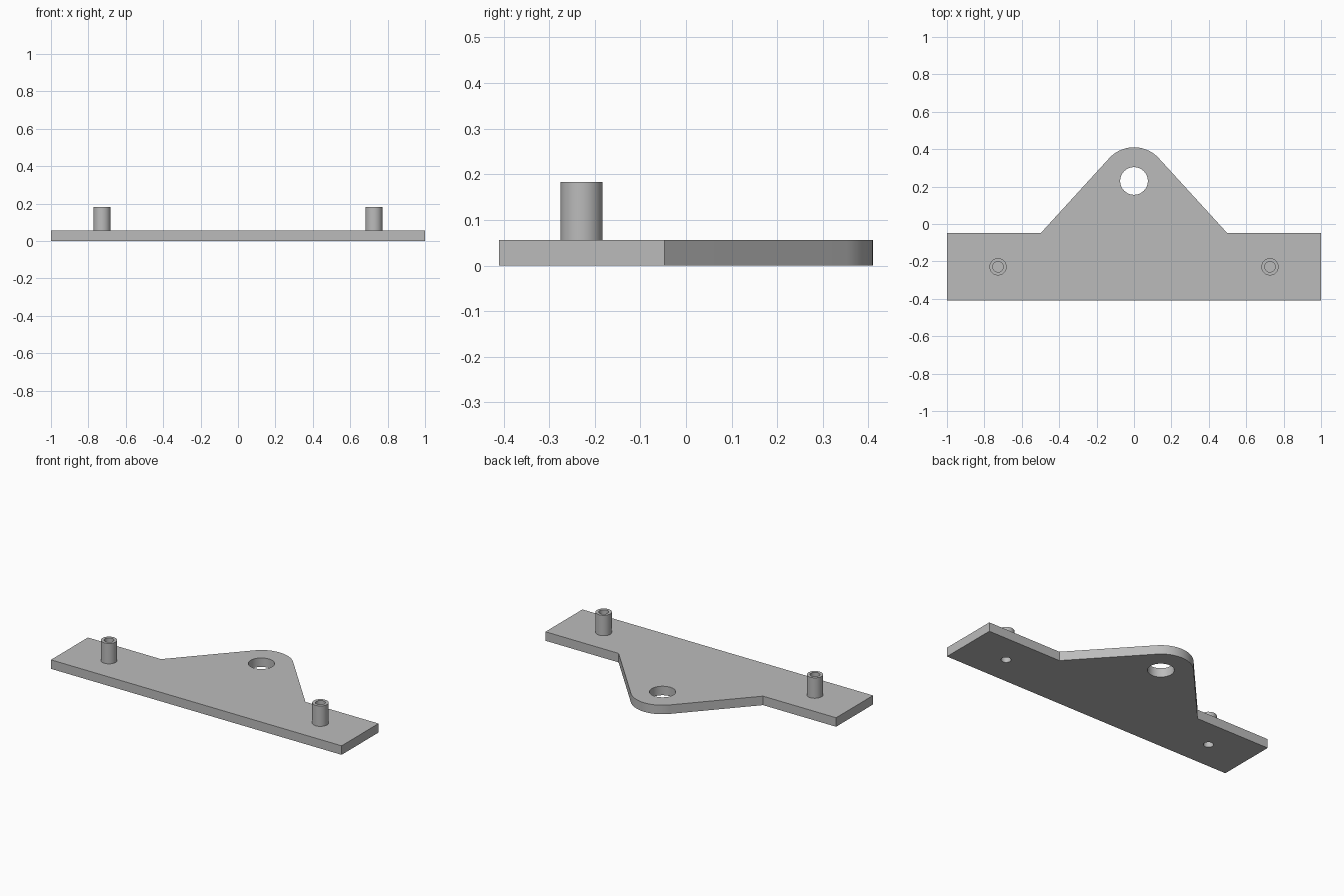
import bpy, bmesh
from math import sin, cos, acos, atan2, hypot, tau, radians

cube = bpy.data.objects.get("Cube")
if cube:
    bpy.data.objects.remove(cube, do_unlink=True)

grey = bpy.data.materials.new("plain grey")
grey.use_nodes = True
COLOUR = (0.5, 0.5, 0.5, 1)
grey.diffuse_color = COLOUR
grey.node_tree.nodes["Principled BSDF"].inputs["Base Color"].default_value = COLOUR

THICK = 0.056                      # plate thickness
EYE_Y, EYE_R, TIP_R = 0.23, 0.074, 0.18
POST_X, POST_Y, POST_R, BORE_R, POST_TOP = 0.727, -0.229, 0.046, 0.028, 0.183


def make_object(name, bm):
    bmesh.ops.recalc_face_normals(bm, faces=bm.faces)
    mesh = bpy.data.meshes.new(name)
    bm.to_mesh(mesh)
    bm.free()
    mesh.materials.append(grey)
    obj = bpy.data.objects.new(name, mesh)
    bpy.context.collection.objects.link(obj)
    return obj


def prism(name, outline, z0, z1):
    bm = bmesh.new()
    face = bm.faces.new([bm.verts.new((x, y, z0)) for x, y in outline])
    top = bmesh.ops.extrude_face_region(bm, geom=[face])["geom"]
    verts = [v for v in top if isinstance(v, bmesh.types.BMVert)]
    bmesh.ops.translate(bm, verts=verts, vec=(0, 0, z1 - z0))
    return make_object(name, bm)


def circle(x, y, r, n):
    return [(x + r * cos(tau * i / n), y + r * sin(tau * i / n)) for i in range(n)]


def lathe(name, profile, x, y, n=40):
    bm = bmesh.new()
    verts = [bm.verts.new((r, 0, z)) for r, z in profile]
    edges = [bm.edges.new(pair) for pair in zip(verts, verts[1:])]
    bmesh.ops.spin(bm, geom=verts + edges, cent=(0, 0, 0), axis=(0, 0, 1),
                   angle=tau, steps=n, use_merge=True)
    bmesh.ops.remove_doubles(bm, verts=bm.verts, dist=0.0001)
    obj = make_object(name, bm)
    obj.location = (x, y, 0)
    return obj


def smooth(obj):
    bpy.ops.object.select_all(action="DESELECT")
    obj.select_set(True)
    bpy.context.view_layer.objects.active = obj
    bpy.ops.object.shade_smooth_by_angle(angle=radians(30))


# Plate: a bar with a triangular lug whose rounded tip is tangent to its sides
SHOULDER_X, SHOULDER_Y = 0.497, -0.047
dx, dy = SHOULDER_X, SHOULDER_Y - EYE_Y
start = atan2(dy, dx) + acos(TIP_R / hypot(dx, dy))
end = tau / 2 - start
STEPS = 24
arc = [start + (end - start) * i / STEPS for i in range(STEPS + 1)]
outline = [(-1, -0.41), (1, -0.41), (1, SHOULDER_Y), (SHOULDER_X, SHOULDER_Y)]
outline += [(TIP_R * cos(a), EYE_Y + TIP_R * sin(a)) for a in arc]
outline += [(-SHOULDER_X, SHOULDER_Y), (-1, SHOULDER_Y)]
plate = prism("mounting_plate", outline, 0, THICK)

# Eye hole and the two bores under the posts
holes = [("eye_cutter", 0, EYE_Y, EYE_R, 48)]
holes += [("bore_cutter", s * POST_X, POST_Y, BORE_R, 32) for s in (-1, 1)]
for name, x, y, r, n in holes:
    cutter = prism(name, circle(x, y, r, n), -0.1, 0.2)
    cutter.hide_render = True
    mod = plate.modifiers.new(name, "BOOLEAN")
    mod.operation = "DIFFERENCE"
    mod.solver = "EXACT"
    mod.object = cutter
    bpy.context.view_layer.objects.active = plate
    bpy.ops.object.modifier_apply(modifier=mod.name)
    bpy.data.objects.remove(cutter, do_unlink=True)
smooth(plate)

# Hollow posts, closed by a thin floor at the plate
FLOOR = THICK + 0.01
profile = [(0, THICK), (POST_R, THICK), (POST_R, POST_TOP),
           (BORE_R, POST_TOP), (BORE_R, FLOOR), (0, FLOOR)]
for side, name in ((1, "left_post"), (-1, "right_post")):
    smooth(lathe(name, profile, side * POST_X, POST_Y))
